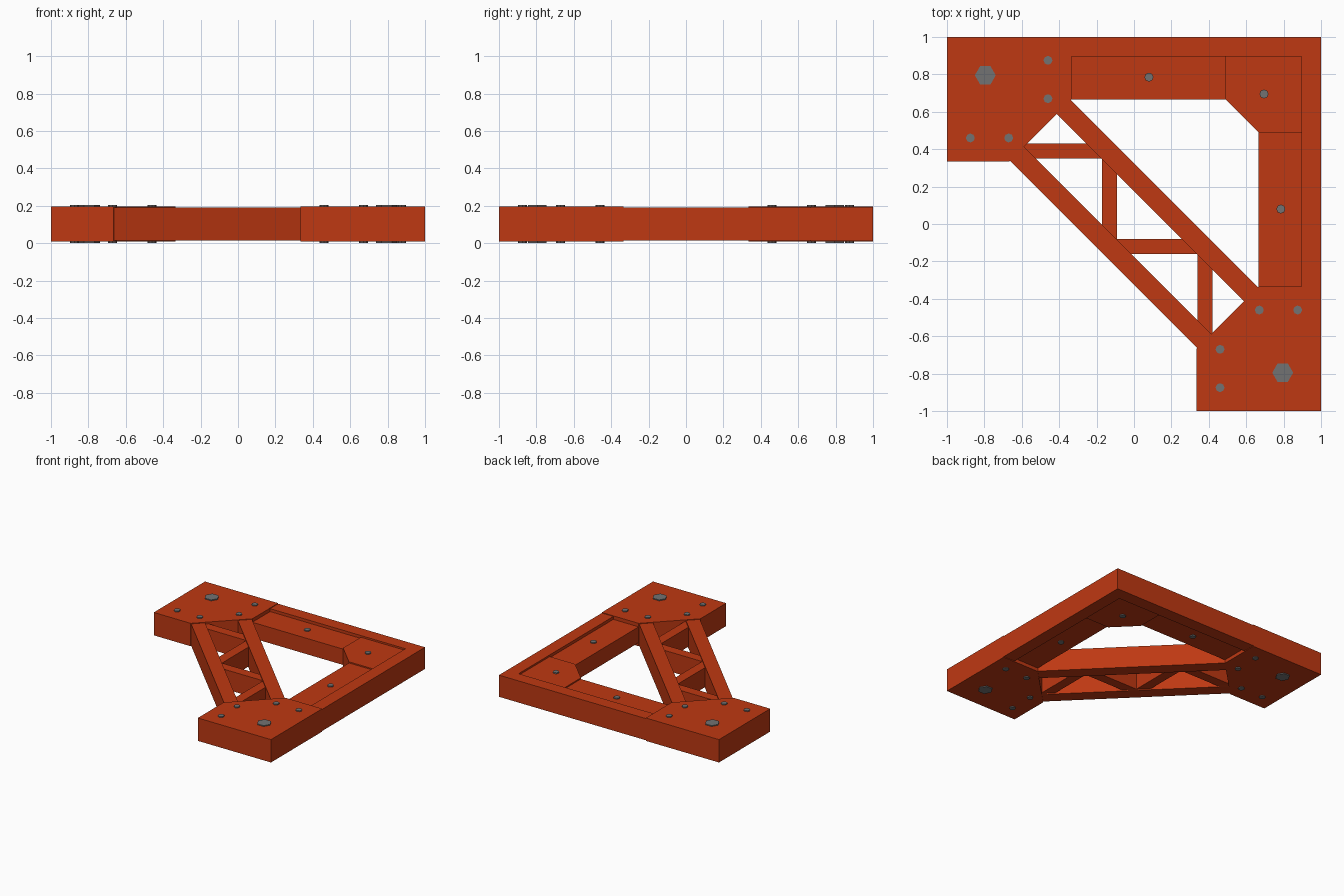
import bpy, bmesh, math

cube = bpy.data.objects.get("Cube")
if cube:
    bpy.data.objects.remove(cube, do_unlink=True)

MID = 0.1025  # height of the middle plane


def material(name, rgb):
    m = bpy.data.materials.new(name)
    m.use_nodes = True
    m.diffuse_color = (*rgb, 1)
    bsdf = m.node_tree.nodes["Principled BSDF"]
    bsdf.inputs["Base Color"].default_value = (*rgb, 1)
    bsdf.inputs["Roughness"].default_value = 0.6
    return m


RED = material("red oxide paint", (0.52, 0.04, 0.006))
STEEL = material("grey steel", (0.17, 0.17, 0.17))


def swap(points):
    """Reflect across the diagonal x = y."""
    return [(y, x) for x, y in points]


def slab(name, points, half, mat=RED):
    """Extrude an outline to equal depth above and below the middle plane."""
    bm = bmesh.new()
    face = bm.faces.new([bm.verts.new((x, y, MID - half)) for x, y in points])
    top = bmesh.ops.extrude_face_region(bm, geom=[face])["geom"]
    verts = [v for v in top if isinstance(v, bmesh.types.BMVert)]
    bmesh.ops.translate(bm, verts=verts, vec=(0, 0, 2 * half))
    bmesh.ops.recalc_face_normals(bm, faces=bm.faces)
    mesh = bpy.data.meshes.new(name)
    bm.to_mesh(mesh)
    bm.free()
    mesh.materials.append(mat)
    ob = bpy.data.objects.new(name, mesh)
    bpy.context.collection.objects.link(ob)
    return ob


def box(x0, x1, y0, y1):
    return [(x0, y0), (x1, y0), (x1, y1), (x0, y1)]


def bolt(name, x, y, radius, half, sides):
    ring = [2 * math.pi * i / sides for i in range(sides)]
    slab(name, [(x + radius * math.cos(a), y + radius * math.sin(a)) for a in ring], half, STEEL)


PLATE, RIM, CORNER, FLANGE, WEB, HEAD = 0.094, 0.089, 0.075, 0.065, 0.08, 0.009
E, R, S = 0.335, 0.895, 0.665  # plate edge, rim inner edge, flange inner edge

# Outer rim: one L-shaped bar
slab("outer_rim", [(-E, 1), (-E, R), (R, R), (R, -E), (1, -E), (1, 1)], RIM)

# Recessed inner flanges and the chamfered corner gusset
flange = box(-E, 0.49, S, R)
slab("back_flange", flange, FLANGE)
slab("side_flange", swap(flange), FLANGE)
slab("corner_gusset", [(0.49, R), (0.49, S), (S, 0.49), (R, 0.49), (R, R)], CORNER)

# End plates
plate = [(-1, 1), (-E, 1), (-E, S), (-S, E), (-1, E)]
slab("back_end_plate", plate, PLATE)
slab("front_end_plate", swap(plate), PLATE)

# Diagonal brace: two chords
for name, s in (("inner_chord", 1), ("outer_chord", -1)):
    a, b = 0.325 * s, 0.175 * s
    chord = [((c - d) / 2, (c + d) / 2) for c, d in ((a, 1), (a, -1), (b, -1), (b, 1))]
    slab(name, chord, RIM)

# Web struts, clipped along the middle of each chord
C = 0.25
for i, (lo, hi) in enumerate(((0.35, 0.43), (-0.16, -0.08))):
    strut = [(-C - lo, lo), (C - lo, lo), (C - hi, hi), (-C - hi, hi)]
    slab(f"cross_strut_{i}", strut, WEB)
for i, (lo, hi) in enumerate(((-0.17, -0.09), (0.34, 0.42))):
    strut = swap([(-C - lo, lo), (C - lo, lo), (C - hi, hi), (-C - hi, hi)])
    slab(f"long_strut_{i}", strut, WEB)

# Bolts, with heads on both faces
small = [(-0.46, 0.875), (-0.46, 0.67), (-0.875, 0.46), (-0.67, 0.46)]
for side, flip in (("back", list), ("front", swap)):
    for x, y in flip([(-0.795, 0.795)]):
        bolt(side + "_large_bolt", x, y, 0.056, PLATE + HEAD - 0.001, 6)
    for i, (x, y) in enumerate(flip(small)):
        bolt(f"{side}_plate_bolt_{i}", x, y, 0.024, PLATE + HEAD - 0.001, 8)
    for x, y in flip([(0.08, 0.785)]):
        bolt(side + "_flange_bolt", x, y, 0.024, FLANGE + HEAD, 8)
bolt("corner_bolt", 0.695, 0.695, 0.024, CORNER + HEAD, 8)
